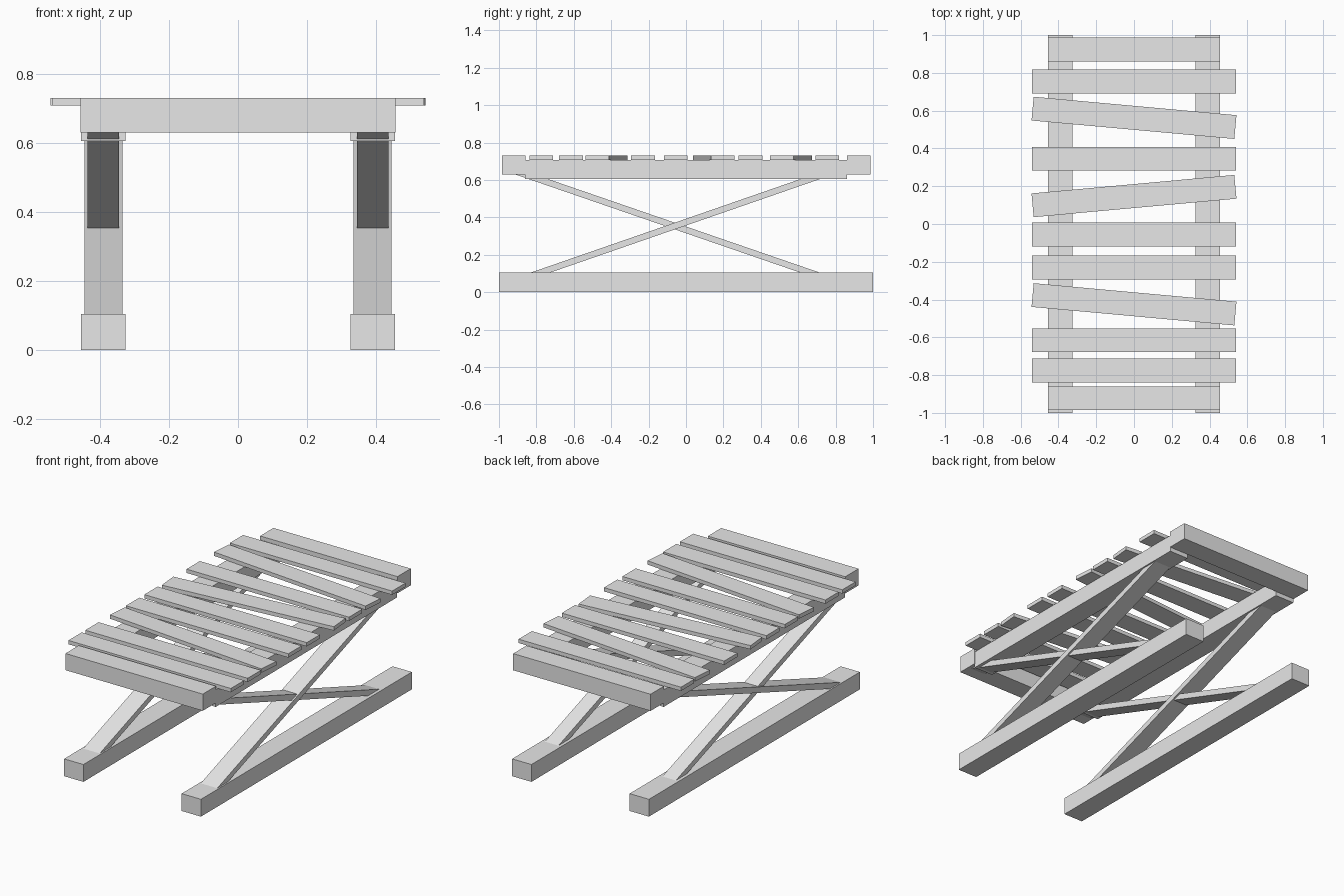
import bpy
from math import radians

cube = bpy.data.objects.get("Cube")
if cube:
    bpy.data.objects.remove(cube, do_unlink=True)

# One plain grey for all the timber
timber = bpy.data.materials.new("light_grey_timber")
timber.use_nodes = True
grey = (0.8, 0.8, 0.8, 1)
timber.diffuse_color = grey
timber.node_tree.nodes["Principled BSDF"].inputs["Base Color"].default_value = grey

BOX_FACES = [(3, 2, 1, 0), (4, 5, 6, 7), (0, 1, 5, 4),
             (1, 2, 6, 5), (2, 3, 7, 6), (3, 0, 4, 7)]


def hexahedron(name, bottom, top, z0, z1, half_width, x=0.0, y=0.0, turn=0.0):
    """Beam with y ranges `bottom` at z0 and `top` at z1."""
    verts = []
    for (ya, yb), z in ((bottom, z0), (top, z1)):
        verts += [(-half_width, ya, z), (half_width, ya, z),
                  (half_width, yb, z), (-half_width, yb, z)]
    mesh = bpy.data.meshes.new(name)
    mesh.from_pydata(verts, [], BOX_FACES)
    mesh.materials.append(timber)
    obj = bpy.data.objects.new(name, mesh)
    obj.location = (x, y, 0)
    obj.rotation_euler.z = radians(turn)
    bpy.context.collection.objects.link(obj)
    return obj


def beam(name, half_length, z0, z1, half_width, **place):
    span = (-half_length, half_length)
    return hexahedron(name, span, span, z0, z1, half_width, **place)


def brace(name, y_low, y_high, half_width, x):
    """Sloping plank whose ends are buried in the rails."""
    low, high, bury = 0.104, 0.605, 0.03
    run = (y_high - y_low) / (high - low) * bury
    a, b, half = y_low - run, y_high + run, 0.052
    hexahedron(name, (a - half, a + half), (b - half, b + half),
               low - bury, high + bury, half_width, x=x)


# Rails and crossed braces on both sides
for side, x in (("left", 0.39), ("right", -0.39)):
    beam(side + "_floor_rail", 1.0, 0, 0.104, 0.064, x=x)
    beam(side + "_top_rail", 0.86, 0.605, 0.707, 0.064, x=x)
    brace(side + "_wide_brace", -0.78, 0.665, 0.055, x)
    brace(side + "_narrow_brace", 0.665, -0.79, 0.045, x)

# Deep boards closing the two ends of the top
for end, y in (("front", -0.922), ("back", 0.924)):
    beam(end + "_end_board", 0.063, 0.63, 0.73, 0.456, y=y)

# Thin slats, a few of them knocked askew
slats = [(-0.775, 0), (-0.615, 0), (-0.425, -5.2), (-0.23, 0), (-0.055, 0),
         (0.148, 5.2), (0.345, 0), (0.562, -5.2), (0.755, 0)]
for number, (y, turn) in enumerate(slats, 1):
    beam(f"slat_{number}", 0.063, 0.707, 0.73, 0.539, y=y, turn=turn)
